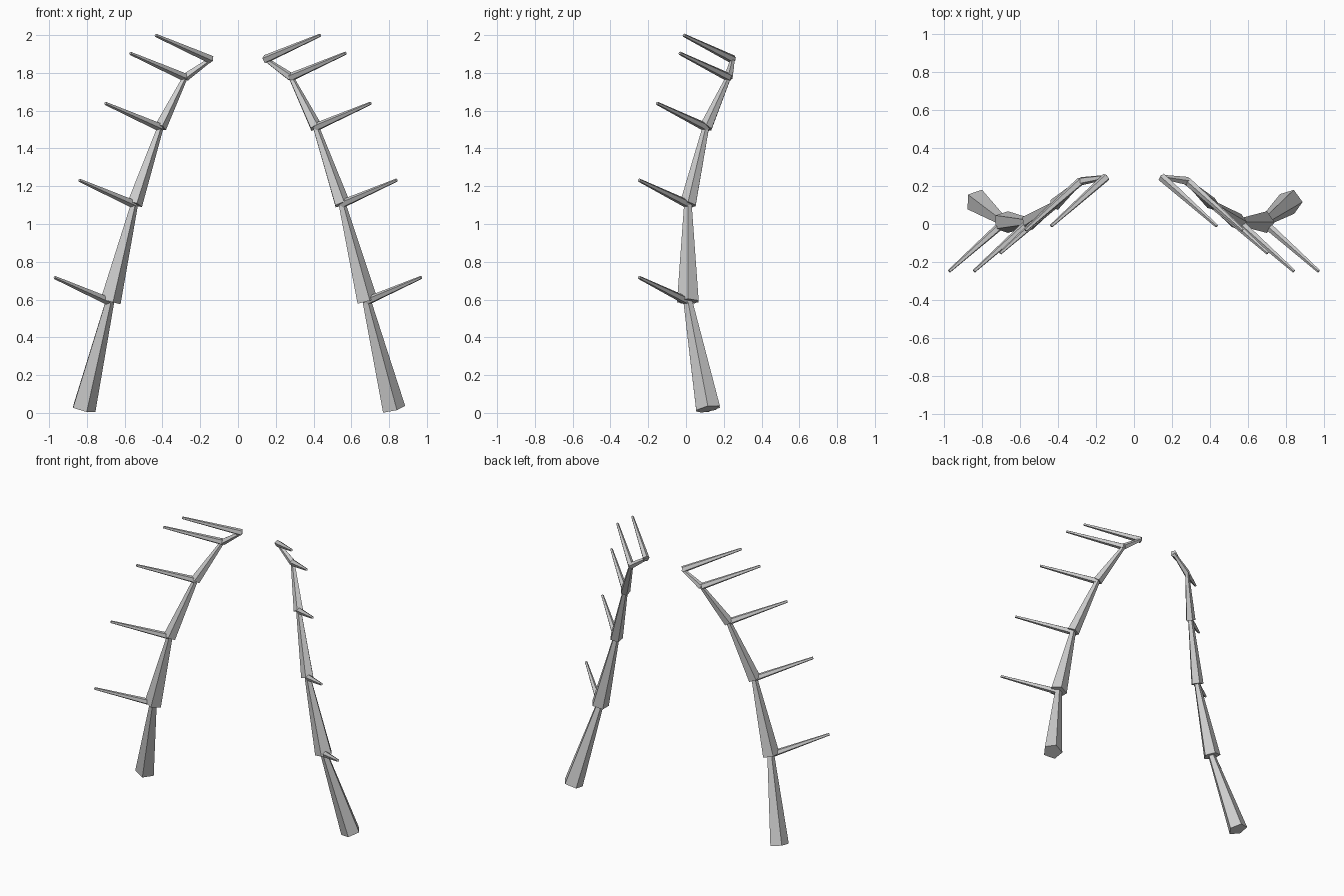
import bpy
import bmesh
from mathutils import Vector

if "Cube" in bpy.data.objects:
    bpy.data.objects.remove(bpy.data.objects["Cube"])

SIDES = 5

# Joints of the right-hand beam from root to crown, with root/end radius per segment
JOINTS = [(0.82, 0.117, 0.021), (0.68, 0.01, 0.59), (0.55, 0.01, 1.105),
          (0.412, 0.105, 1.512), (0.28, 0.225, 1.777), (0.145, 0.247, 1.872)]
RADII = [(0.067, 0.025), (0.06, 0.021), (0.044, 0.018), (0.034, 0.014), (0.023, 0.012)]
TINE = Vector((0.29, -0.258, 0.127))
TINE_RADII = (0.023, 0.009)


def add_taper(bm, start, end, r1, r2):
    """Capped, flat-sided tapered rod between two points."""
    d = (end - start).normalized()
    u = Vector((0, 1, 0)).cross(d).normalized()
    if u.x < 0:
        u = -u
    rot = Vector((0, 0, 1)).rotation_difference(d).to_matrix().to_4x4()
    geo = bmesh.ops.create_cone(bm, cap_ends=True, segments=SIDES,
                                radius1=r1, radius2=r2, depth=(end - start).length)
    # Turn the first corner from +y to +x, then aim along the rod
    for v in geo["verts"]:
        x, y, z = v.co
        v.co = rot @ Vector((y, -x, z)) + (start + end) / 2


def finish(bm, name):
    mesh = bpy.data.meshes.new(name)
    bmesh.ops.recalc_face_normals(bm, faces=bm.faces)
    bm.to_mesh(mesh)
    bm.free()
    bpy.context.collection.objects.link(bpy.data.objects.new(name, mesh))


for side, label in ((1, "right"), (-1, "left")):
    flip = Vector((side, 1, 1))
    points = [Vector(p) * flip for p in JOINTS]

    # Main curved beam made of stacked tapered segments
    bm = bmesh.new()
    for a, b, (r1, r2) in zip(points, points[1:], RADII):
        add_taper(bm, a, b, r1, r2)
    finish(bm, f"{label}_antler_beam")

    # One forward-pointing tine at every joint above the root
    bm = bmesh.new()
    for p in points[1:]:
        add_taper(bm, p, p + TINE * flip, *TINE_RADII)
    finish(bm, f"{label}_antler_tines")
